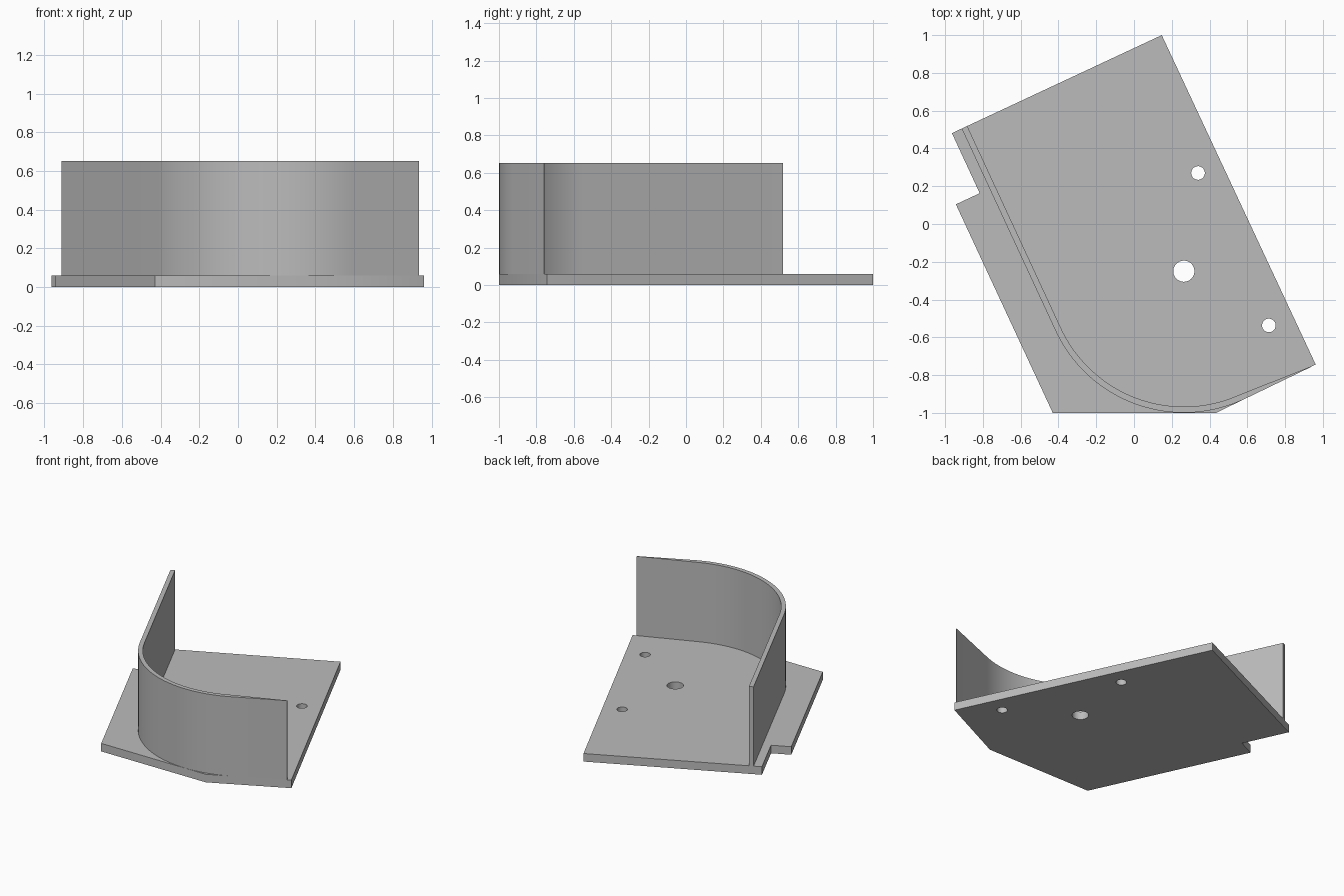
import bpy, bmesh
from math import sin, cos, radians
from mathutils import Vector

default = bpy.data.objects.get("Cube")
if default:
    bpy.data.objects.remove(default)

grey = bpy.data.materials.new("plain grey")
grey.use_nodes = True
colour = (0.5, 0.5, 0.5, 1)
grey.diffuse_color = colour
grey.node_tree.nodes["Principled BSDF"].inputs["Base Color"].default_value = colour

PLATE_TOP, WALL_TOP = 0.06, 0.652
CENTRE = Vector((0.264, -0.25))


def prism(name, outline, z0, z1):
    """Extrude a closed outline from z0 up to z1."""
    bm = bmesh.new()
    face = bm.faces.new([bm.verts.new((p[0], p[1], z0)) for p in outline])
    top = bmesh.ops.extrude_face_region(bm, geom=[face])["geom"]
    for v in top:
        if isinstance(v, bmesh.types.BMVert):
            v.co.z = z1
    bmesh.ops.recalc_face_normals(bm, faces=bm.faces)
    mesh = bpy.data.meshes.new(name)
    bm.to_mesh(mesh)
    bm.free()
    mesh.materials.append(grey)
    obj = bpy.data.objects.new(name, mesh)
    bpy.context.collection.objects.link(obj)
    return obj


def arc(centre, radius, start, end, steps):
    """Points along an arc, angles in degrees."""
    angles = [radians(start + (end - start) * i / steps) for i in range(steps + 1)]
    return [centre + radius * Vector((cos(a), sin(a))) for a in angles]


def activate(obj):
    bpy.ops.object.select_all(action='DESELECT')
    obj.select_set(True)
    bpy.context.view_layer.objects.active = obj


# Base plate with a notch on one side and a clipped corner
plate = prism("base_plate", [(0.147, 1.0), (-0.964, 0.481), (-0.817, 0.163),
                             (-0.943, 0.104), (-0.43, -1.0), (0.434, -1.0),
                             (0.962, -0.744)], 0, PLATE_TOP)

# Round holes through the plate: one large, two small
for x, y, r in [(CENTRE.x, CENTRE.y, 0.056), (0.339, 0.27, 0.036), (0.714, -0.537, 0.036)]:
    cutter = prism("hole_cutter", arc(Vector((x, y)), r, 0, 352.5, 47), -0.1, 0.2)
    cutter.hide_render = True
    cut = plate.modifiers.new("hole", 'BOOLEAN')
    cut.operation, cut.solver, cut.object = 'DIFFERENCE', 'EXACT', cutter
    activate(plate)
    bpy.ops.object.modifier_apply(modifier=cut.name)
    bpy.data.objects.remove(cutter)

# Upright wall: straight run, round bend, then a run tapering to a thin tip
outer = [Vector((-0.912, 0.505))] + arc(CENTRE, 0.749, 205, 295.5, 40) + [Vector((0.935, -0.758))]
inner = [Vector((-0.883, 0.519))] + arc(CENTRE, 0.717, 205, 291.8, 40) + [Vector((0.935, -0.754))]
wall = prism("curved_wall", outer + inner[::-1], PLATE_TOP, WALL_TOP)

for obj in (plate, wall):
    activate(obj)
    bpy.ops.object.shade_smooth_by_angle(angle=radians(30))
